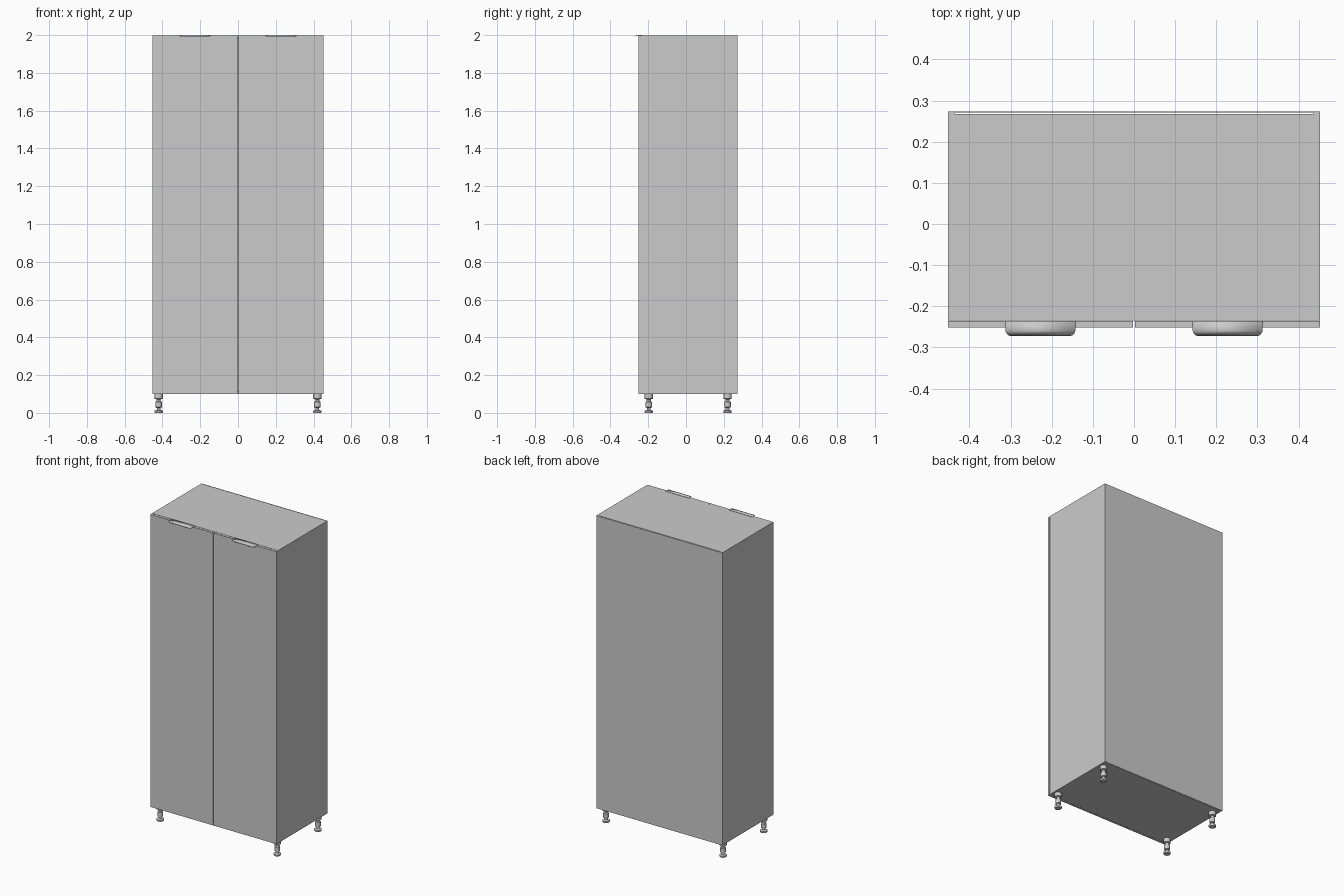
import bpy, bmesh, math

if "Cube" in bpy.data.objects:
    bpy.data.objects.remove(bpy.data.objects["Cube"])

W, FRONT, BACK = 0.4525, -0.252, 0.2735   # half width, door face, rear face
Z0, Z1, T = 0.10, 1.998, 0.016            # carcass bottom, top, board thickness


def finish(name, bm):
    bmesh.ops.recalc_face_normals(bm, faces=bm.faces)
    me = bpy.data.meshes.new(name)
    bm.to_mesh(me)
    bm.free()
    ob = bpy.data.objects.new(name, me)
    bpy.context.collection.objects.link(ob)
    return ob


def board(name, x0, x1, y0, y1, z0, z1):
    bm = bmesh.new()
    bmesh.ops.create_cube(bm, size=1)
    for v in bm.verts:
        v.co = ((x0, x1)[v.co.x > 0], (y0, y1)[v.co.y > 0], (z0, z1)[v.co.z > 0])
    return finish(name, bm)


def smooth(ob):
    bpy.ops.object.select_all(action='DESELECT')
    ob.select_set(True)
    bpy.context.view_layer.objects.active = ob
    bpy.ops.object.shade_smooth_by_angle(angle=math.radians(35))


def lathe(name, profile, x, y, n=24):
    bm = bmesh.new()
    rings = [[bm.verts.new((x + r * math.cos(2 * math.pi * i / n),
                            y + r * math.sin(2 * math.pi * i / n), z))
              for i in range(n)] for r, z in profile]
    for a, b in zip(rings, rings[1:]):
        for i in range(n):
            bm.faces.new((a[i], a[(i + 1) % n], b[(i + 1) % n], b[i]))
    bm.faces.new(rings[0])
    bm.faces.new(rings[-1])
    smooth(finish(name, bm))


def edge_handle(name, cx):
    # flat tab on the door top, curling down at its rounded front edge
    path = [(-0.236, 1.9995), (-0.256, 1.9995)]
    path += [(-0.260 - 0.0115 * math.sin(a), 1.9995 - 0.008 * (1 - math.cos(a)))
             for a in (math.radians(15 * k) for k in range(7))]
    rad = 0.014
    bm = bmesh.new()
    rows = []
    for y, z in path:
        d = min(max(-0.2575 - y, 0), rad)
        hw = 0.085 - (rad - math.sqrt(rad * rad - d * d))
        rows.append([bm.verts.new((cx + s * hw, y, z)) for s in (-1, 1)])
    for a, b in zip(rows, rows[1:]):
        bm.faces.new((a[0], a[1], b[1], b[0]))
    ob = finish(name, bm)
    if ob.data.polygons[0].normal.z < 0:
        ob.data.flip_normals()
    mod = ob.modifiers.new("thickness", 'SOLIDIFY')
    mod.thickness = 0.0015
    mod.offset = 0
    smooth(ob)


# carcass: top and bottom stop short of the rear panel, leaving a slot
inner = W - T
door_back = FRONT + T
y_front = door_back + 0.001
board("top_panel", -inner, inner, y_front, 0.267, Z1 - T, Z1 + 0.001)
board("bottom_panel", -inner, inner, y_front, 0.267, Z0, Z0 + T)
board("back_panel", -W, W, BACK - 0.002, BACK, Z0, Z1)

leg_profile = [(0.020, 0), (0.022, 0.003), (0.022, 0.011), (0.010, 0.016),
               (0.010, 0.027), (0.017, 0.030), (0.017, 0.058), (0.011, 0.062),
               (0.011, 0.072), (0.022, 0.075), (0.022, 0.100)]

for s, side in ((-1, "left"), (1, "right")):
    xs = sorted((s * inner, s * W))
    board(side + "_side_panel", *xs, y_front, BACK - 0.002, Z0, Z1 + 0.001)
    # doors and their top edge handles
    xs = sorted((s * 0.002, s * W))
    board(side + "_door", *xs, FRONT, door_back, Z0, Z1)
    edge_handle(side + "_handle", s * 0.2275)
    # adjustable legs
    for y, end in ((-0.197, "front"), (0.22, "back")):
        lathe(f"{end}_{side}_leg", leg_profile, s * 0.42, y)
